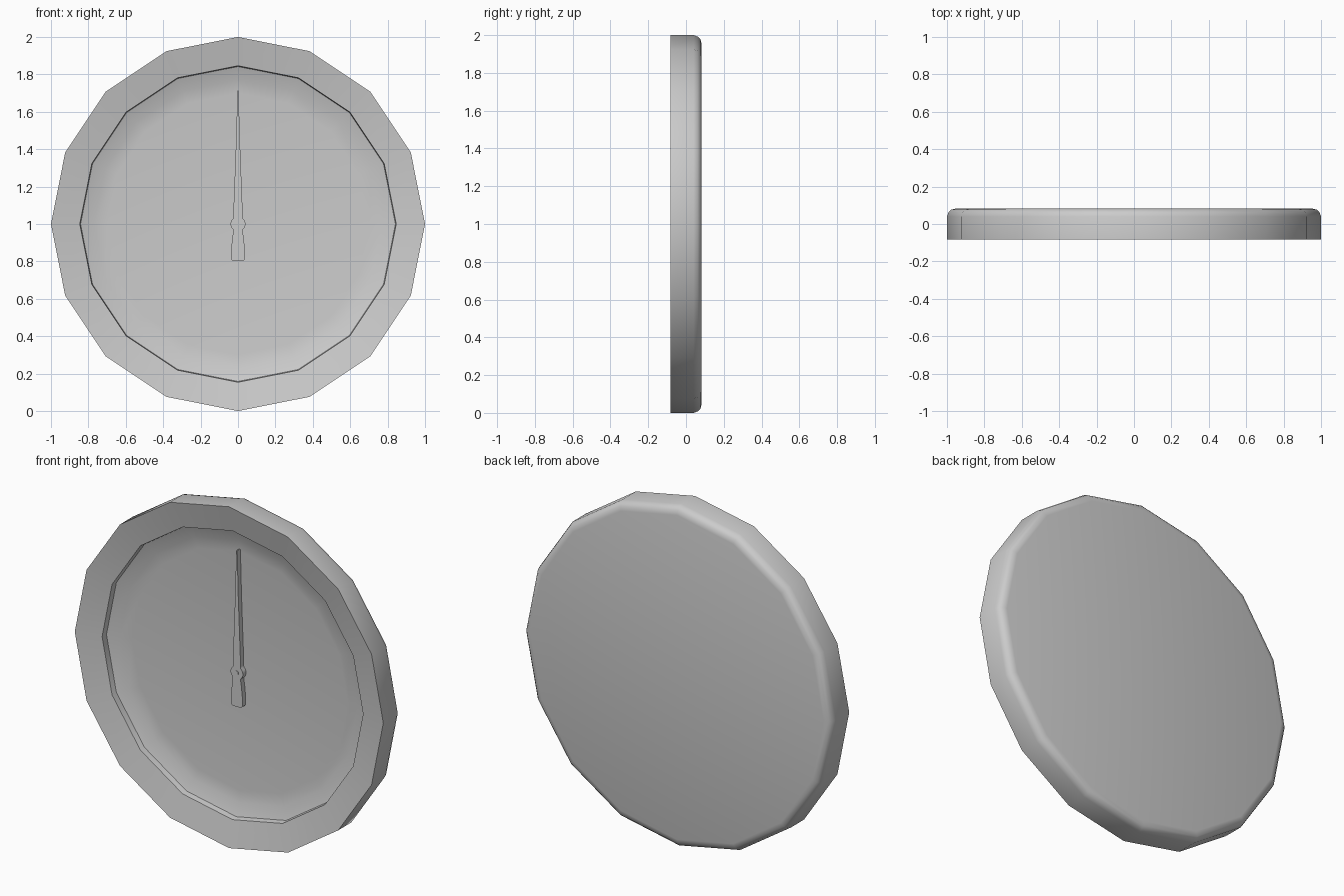
import bpy, bmesh, math

if "Cube" in bpy.data.objects:
    bpy.data.objects.remove(bpy.data.objects["Cube"])

SIDES = 16
CZ = 1.0


def finish(name, bm, angle):
    bmesh.ops.remove_doubles(bm, verts=bm.verts, dist=1e-5)
    bmesh.ops.recalc_face_normals(bm, faces=bm.faces)
    me = bpy.data.meshes.new(name)
    bm.to_mesh(me)
    bm.free()
    ob = bpy.data.objects.new(name, me)
    bpy.context.collection.objects.link(ob)
    bpy.ops.object.select_all(action='DESELECT')
    ob.select_set(True)
    bpy.context.view_layer.objects.active = ob
    bpy.ops.object.shade_smooth_by_angle(angle=math.radians(angle))
    return ob


def lathe(name, profile, sides, angle=35):
    """Turn (radius, y) points around the y axis through the dial centre."""
    bm = bmesh.new()
    rings = []
    for r, y in profile:
        rings.append([bm.verts.new((r * math.cos(2 * math.pi * i / sides), y,
                                    CZ + r * math.sin(2 * math.pi * i / sides)))
                      for i in range(sides)])
    for a, b in zip(rings, rings[1:]):
        for i in range(sides):
            j = (i + 1) % sides
            bm.faces.new((a[i], a[j], b[j], b[i]))
    bm.faces.new(rings[0])
    bm.faces.new(rings[-1])
    return finish(name, bm, angle)


def plate(name, outline, y0, y1):
    """Extrude an (x, z) outline along y."""
    bm = bmesh.new()
    face = bm.faces.new([bm.verts.new((x, y0, z)) for x, z in outline])
    ext = bmesh.ops.extrude_face_region(bm, geom=[face])
    for v in ext['geom']:
        if isinstance(v, bmesh.types.BMVert):
            v.co.y = y1
    return finish(name, bm, 35)


# Dial case: recessed floor, sloped rim, straight side, rounded back edge
lathe("dial_case", [
    (0.70, 0.018), (0.77, 0.010), (0.842, -0.015),
    (0.846, -0.050), (1.0, -0.083),
    (1.0, 0.040), (0.992, 0.062), (0.977, 0.077), (0.95, 0.083)], SIDES)

# Needle: half outline from tip to tail, mirrored across x = 0
hub = [(0.04 * math.sin(math.radians(a)), CZ + 0.04 * math.cos(math.radians(a)))
       for a in range(40, 141, 20)]
half = ([(0.003, 1.715), (0.010, 1.45), (0.024, 1.08), (0.023, 1.04)] + hub +
        [(0.026, 0.955), (0.030, 0.93), (0.037, 0.86), (0.036, 0.81),
         (0.026, 0.801)])
plate("needle", half + [(-x, z) for x, z in reversed(half)], -0.012, 0.025)

# Pivot pin at the needle hub
lathe("pivot_pin", [(0.012, 0.02), (0.012, -0.015)], 12)
